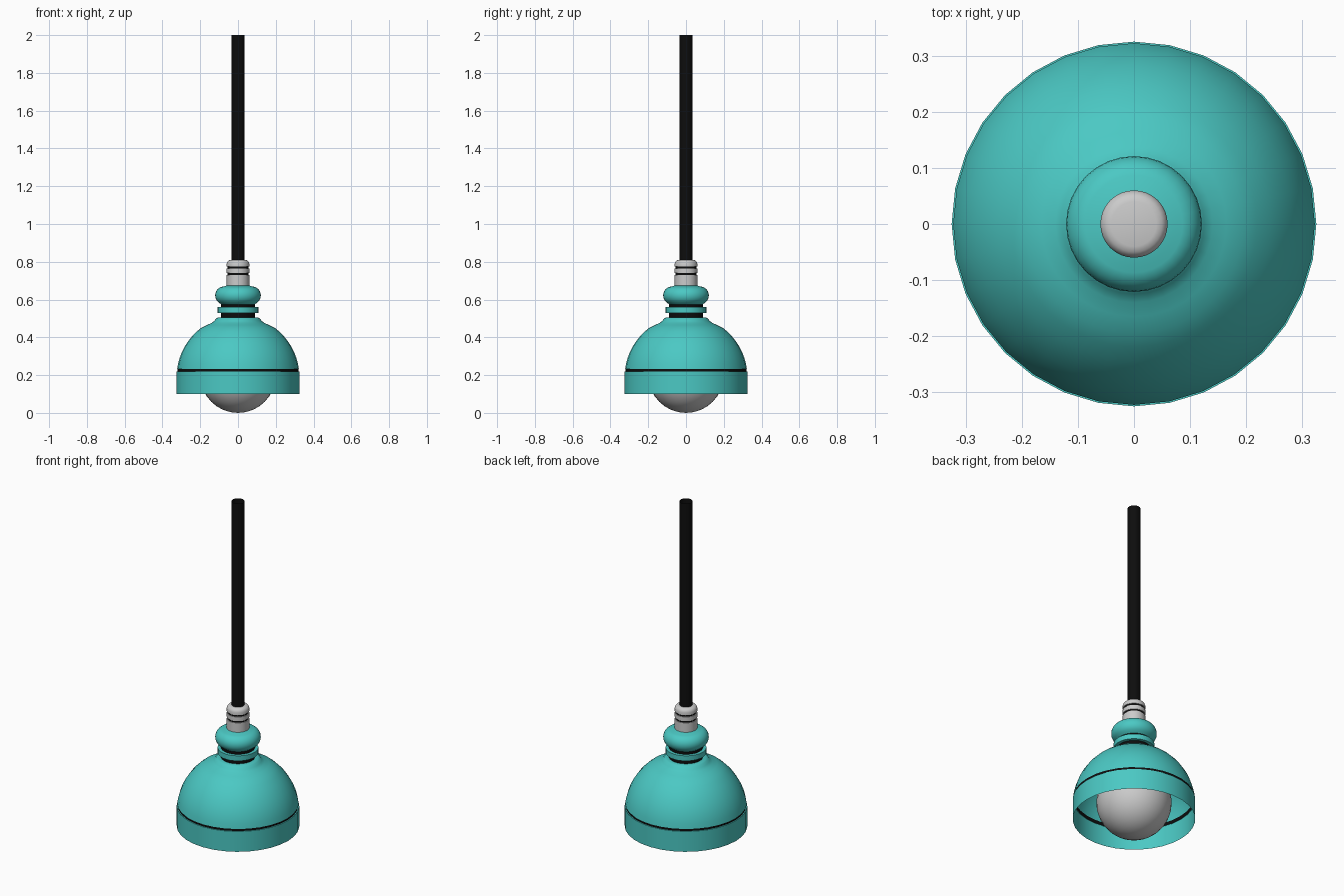
import bpy, bmesh
from math import cos, sin, pi, radians, sqrt

if "Cube" in bpy.data.objects:
    bpy.data.objects.remove(bpy.data.objects["Cube"])

SIDES = 32


def material(name, color):
    m = bpy.data.materials.new(name)
    m.diffuse_color = color
    m.use_nodes = True
    m.node_tree.nodes["Principled BSDF"].inputs["Base Color"].default_value = m.diffuse_color
    return m


TEAL = material("teal_enamel", (0.07, 0.58, 0.55, 1))
BLACK = material("black_rubber", (0.004, 0.004, 0.004, 1))


def lathe(name, profile, mat=None):
    """Spin (radius, z) points, listed bottom to top, around the z axis."""
    bm = bmesh.new()
    rings = []
    for r, z in profile:
        rings.append([bm.verts.new((r * cos(2 * pi * i / SIDES), r * sin(2 * pi * i / SIDES), z))
                      for i in range(SIDES)])
    for lo, hi in zip(rings, rings[1:]):
        for i in range(SIDES):
            k = (i + 1) % SIDES
            bm.faces.new((lo[i], lo[k], hi[k], hi[i]))
    bmesh.ops.remove_doubles(bm, verts=bm.verts, dist=1e-5)
    me = bpy.data.meshes.new(name)
    bm.to_mesh(me)
    bm.free()
    ob = bpy.data.objects.new(name, me)
    bpy.context.collection.objects.link(ob)
    if mat:
        me.materials.append(mat)
    bpy.ops.object.select_all(action='DESELECT')
    ob.select_set(True)
    bpy.context.view_layer.objects.active = ob
    bpy.ops.object.shade_smooth_by_angle(angle=radians(35))
    return ob


# hanging cord: open tube
lathe("cord", [(0.034, 0.80), (0.034, 2.0)], BLACK)

# grey cable collar: three stacked rings with black grooves between
lathe("collar_lower", [(0.06, 0.67), (0.06, 0.73), (0.05, 0.73)])
lathe("collar_middle", [(0.05, 0.74), (0.06, 0.74), (0.06, 0.765), (0.05, 0.765)])
lathe("collar_top", [(0.05, 0.775), (0.06, 0.775), (0.06, 0.79), (0.057, 0.8),
                     (0.05, 0.807), (0.04, 0.81), (0, 0.81)])
lathe("collar_core", [(0.055, 0.725), (0.055, 0.78)], BLACK)

# rounded knob above the neck
knob = [(0.09, 0.575)]
knob += [(0.075 + 0.046 * cos(a), 0.622 + 0.047 * sin(a))
         for a in [radians(-60 + 15 * i) for i in range(11)]]
knob += [(0.06, 0.675), (0, 0.675)]
lathe("knob", knob, TEAL)

# black neck with a teal ring
lathe("neck", [(0.09, 0.495), (0.09, 0.58)], BLACK)
lathe("neck_ring", [(0.09, 0.53), (0.108, 0.53), (0.108, 0.56), (0.09, 0.56)], TEAL)

# dome shade: circular arc flaring into the neck
dome = [(sqrt(0.325 ** 2 - (z - 0.19) ** 2), z)
        for z in [0.232, 0.26, 0.29, 0.32, 0.35, 0.38, 0.405, 0.43, 0.45]]
dome += [(0.165, 0.465), (0.14, 0.476), (0.125, 0.487), (0.116, 0.5), (0.105, 0.505), (0.085, 0.505)]
lathe("shade_dome", dome, TEAL)

# black seam and lower band of the shade
lathe("shade_seam", [(0.319, 0.216), (0.319, 0.236)], BLACK)
lathe("shade_band", [(0.325, 0.10), (0.325, 0.219), (0.319, 0.219)], TEAL)

# globe bulb with a stem up into the neck
bulb = [(0.2 * sin(a), 0.2 - 0.2 * cos(a)) for a in [pi * i / 16 for i in range(15)]]
bulb += [(0.06, 0.40), (0.055, 0.50)]
lathe("bulb", bulb)
